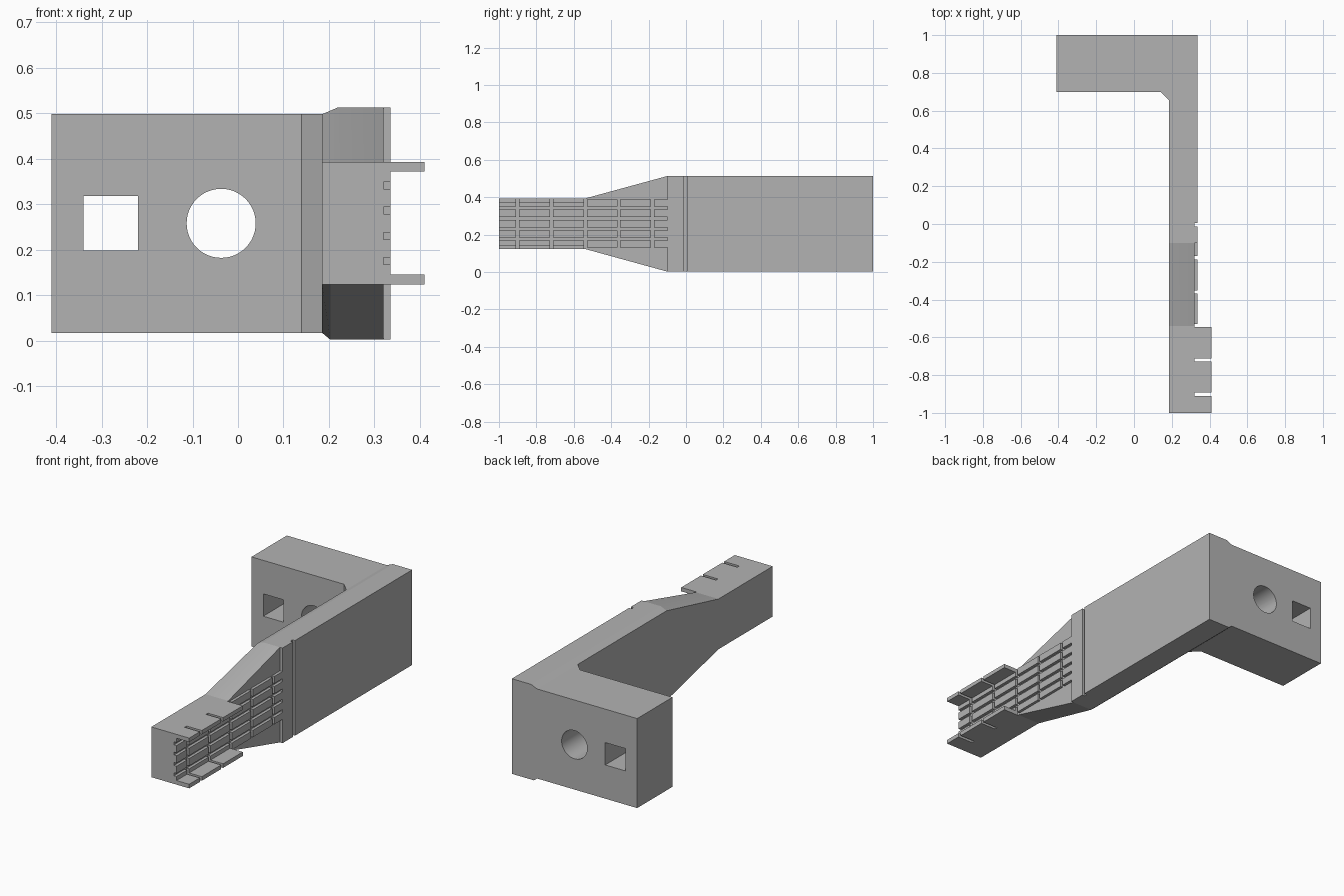
import bpy, bmesh, math

if "Cube" in bpy.data.objects:
    bpy.data.objects.remove(bpy.data.objects["Cube"])

grey = bpy.data.materials.new("plain grey")
grey.diffuse_color = (0.45, 0.45, 0.45, 1)
grey.use_nodes = True
grey.node_tree.nodes["Principled BSDF"].inputs["Base Color"].default_value = grey.diffuse_color


def finish(name, bm):
    bmesh.ops.recalc_face_normals(bm, faces=bm.faces)
    me = bpy.data.meshes.new(name)
    bm.to_mesh(me)
    bm.free()
    me.materials.append(grey)
    ob = bpy.data.objects.new(name, me)
    bpy.context.collection.objects.link(ob)
    return ob


def loft(name, rings):
    bm = bmesh.new()
    vs = [[bm.verts.new(p) for p in r] for r in rings]
    n = len(vs[0])
    for a, b in zip(vs, vs[1:]):
        for i in range(n):
            j = (i + 1) % n
            bm.faces.new((a[i], a[j], b[j], b[i]))
    bm.faces.new(vs[0])
    bm.faces.new(vs[-1])
    return finish(name, bm)


def boxes(name, spans):
    bm = bmesh.new()
    for x0, x1, y0, y1, z0, z1 in spans:
        for v in bmesh.ops.create_cube(bm, size=1)["verts"]:
            v.co = (x1 if v.co.x > 0 else x0, y1 if v.co.y > 0 else y0,
                    z1 if v.co.z > 0 else z0)
    return finish(name, bm)


def combine(target, other, op):
    mod = target.modifiers.new(op.lower(), "BOOLEAN")
    mod.operation, mod.solver, mod.object = op, "EXACT", other
    bpy.context.view_layer.objects.active = target
    bpy.ops.object.modifier_apply(modifier=mod.name)
    bpy.data.objects.remove(other)


X0, X1, X2, X3 = 0.185, 0.32, 0.335, 0.41   # inner face, base, raised face, rails
Z0, Z1 = 0.123, 0.393                       # narrow grip height


# Arm: narrow grip, flare, then tall bar with bevelled inner edges
def narrow(y):
    return [(X0, y, Z0), (0.203, y, Z0), (X1, y, Z0),
            (X1, y, Z1), (0.22, y, Z1), (X0, y, Z1)]


def tall(y):
    return [(X0, y, 0.017), (0.203, y, 0.002), (X1, y, 0.002),
            (X1, y, 0.513), (0.22, y, 0.513), (X0, y, 0.498)]


arm = loft("arm", [narrow(-1), narrow(-0.54), tall(-0.1), tall(1)])

# Mounting block with corner fillet
outline = [(-0.41, 0.7), (0.14, 0.7), (X0, 0.655), (0.25, 0.655), (0.25, 1), (-0.41, 1)]
block = loft("mounting_block", [[(x, y, z) for x, y in outline] for z in (0.017, 0.498)])
combine(arm, block, "UNION")

# Square and round through holes
combine(arm, boxes("square_cutter", [(-0.34, -0.22, 0.5, 1.2, 0.198, 0.318)]), "DIFFERENCE")
circle = [(-0.037 + 0.076 * math.cos(i * math.tau / 48),
           0.258 + 0.076 * math.sin(i * math.tau / 48)) for i in range(48)]
combine(arm, loft("round_cutter", [[(x, y, z) for x, z in circle] for y in (0.5, 1.2)]),
        "DIFFERENCE")
bpy.ops.object.select_all(action="DESELECT")
arm.select_set(True)
bpy.context.view_layer.objects.active = arm
bpy.ops.object.shade_smooth_by_angle(angle=math.radians(15))

# Raised outer panel and strip separated by a groove
boxes("outer_panel", [(X1, X2, 0.005, 1, 0.002, 0.513)])
boxes("outer_strip", [(X1, X2, -0.1, -0.012, 0.002, 0.513)])

# Rows of raised grip pads
columns = [(-1, -0.91), (-0.893, -0.728), (-0.712, -0.545),
           (-0.53, -0.367), (-0.352, -0.187), (-0.17, -0.1)]
rows = [(0.13, 0.167), (0.183, 0.222), (0.238, 0.278), (0.294, 0.333), (0.349, 0.387)]
boxes("grip_pads", [(X1, X2, a, b, c, d) for a, b in columns for c, d in rows])

# Segmented rails along the top and bottom of the grip
for name, c, d in (("lower_rail", Z0, 0.145), ("upper_rail", 0.372, Z1)):
    boxes(name, [(X1, X3, a, b, c, d) for a, b in columns[:3]])
